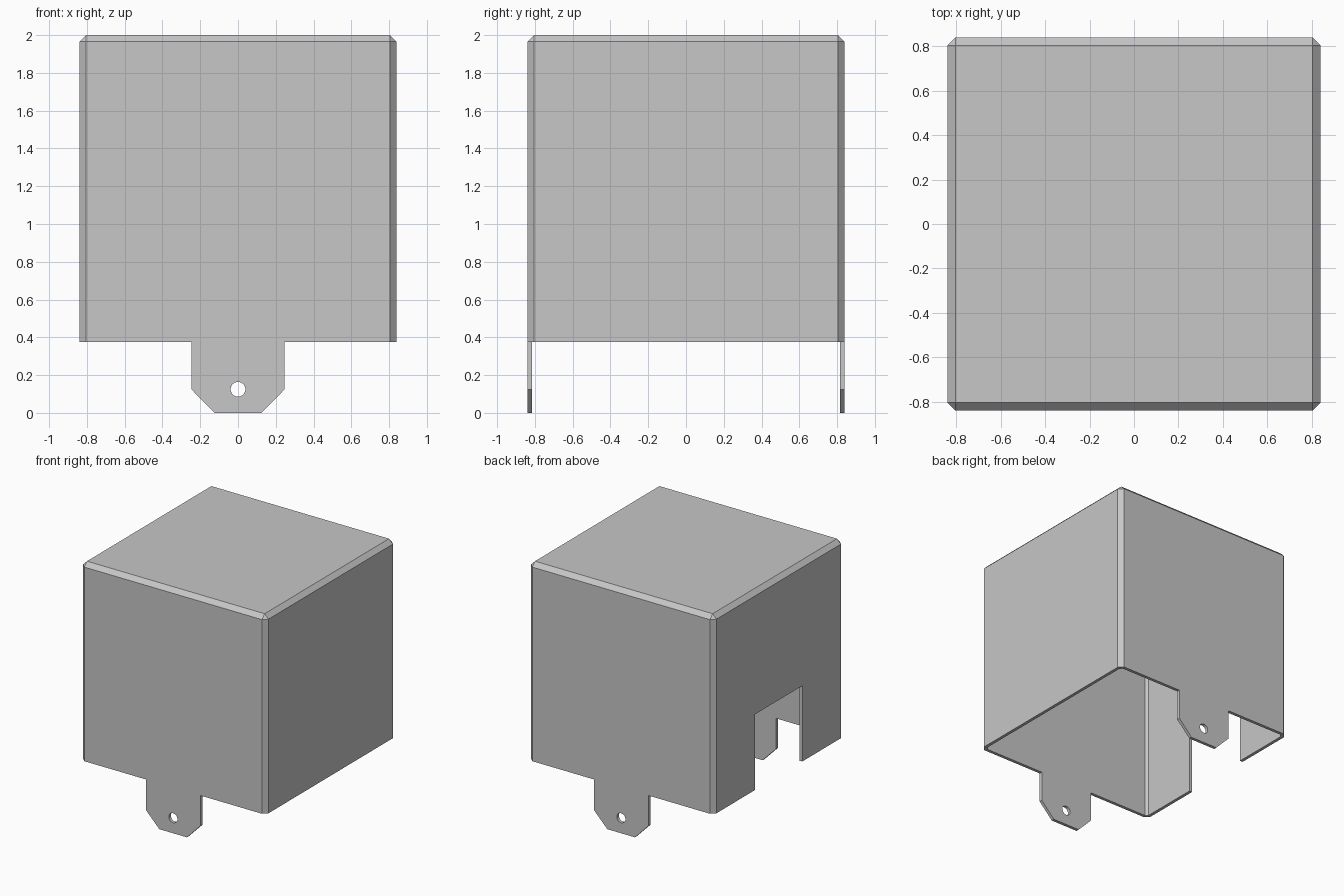
import bpy
import bmesh
from mathutils import Matrix, Vector

HALF, TOP, CHAMFER, WALL = 0.84, 2.0, 0.035, 0.026
SKIRT_Z = 0.375                # lower edge of the side walls
TAB_HALF, TAB_TIP = 0.247, 0.125

if "Cube" in bpy.data.objects:
    bpy.data.objects.remove(bpy.data.objects["Cube"], do_unlink=True)


def add_object(name, bm):
    bmesh.ops.recalc_face_normals(bm, faces=bm.faces)
    mesh = bpy.data.meshes.new(name)
    bm.to_mesh(mesh)
    bm.free()
    obj = bpy.data.objects.new(name, mesh)
    bpy.context.collection.objects.link(obj)
    return obj


def add_box(bm, low, high):
    low, high = Vector(low), Vector(high)
    bmesh.ops.create_cube(bm, size=1, matrix=Matrix.Translation((low + high) / 2)
                          @ Matrix.Diagonal((*(high - low), 1)))


def prism_cutter(name, outline):
    """Extrude an x-z outline through the whole depth."""
    bm = bmesh.new()
    face = bm.faces.new([bm.verts.new((x, -1, z)) for x, z in outline])
    ext = bmesh.ops.extrude_face_region(bm, geom=[face])["geom"]
    bmesh.ops.translate(bm, vec=(0, 2, 0),
                        verts=[v for v in ext if isinstance(v, bmesh.types.BMVert)])
    return add_object(name, bm)


# Sheet metal colour
metal = bpy.data.materials.new("light grey metal")
metal.use_nodes = True
grey = (0.57, 0.57, 0.57, 1)
metal.diffuse_color = grey
metal.node_tree.nodes["Principled BSDF"].inputs["Base Color"].default_value = grey

# Cover: open-bottomed box with chamfered edges, given an even wall thickness
bm = bmesh.new()
add_box(bm, (-HALF, -HALF, 0), (HALF, HALF, TOP))
folds = [e for e in bm.edges if max(v.co.z for v in e.verts) > 1]
bmesh.ops.bevel(bm, geom=folds, offset=CHAMFER, segments=1, affect='EDGES')
bm.normal_update()
floor = [f for f in bm.faces if f.normal.z < -0.9]
bmesh.ops.delete(bm, geom=floor, context='FACES')
cover = add_object("cover", bm)
cover.data.materials.append(metal)
solid = cover.modifiers.new("wall", 'SOLIDIFY')
solid.thickness = WALL
solid.offset = -1
solid.use_even_offset = True

# Skirt cutters: trim the lower walls, leaving a tapered tab front and back
cutters = []
for side, name in ((1, "left_skirt_cutter"), (-1, "right_skirt_cutter")):
    cutters.append(prism_cutter(name, [
        (side * x, z) for x, z in (
            (1, -0.1), (1, SKIRT_Z), (TAB_HALF, SKIRT_Z),
            (TAB_HALF, TAB_TIP), (TAB_TIP, 0), (TAB_TIP, -0.1))]))

# Screw hole cutter through both tabs
bm = bmesh.new()
bmesh.ops.create_cone(bm, cap_ends=True, segments=32, radius1=0.039, radius2=0.039,
                      depth=2, matrix=Matrix.Translation((0, 0, 0.125))
                      @ Matrix.Rotation(1.5707963, 4, 'X'))
cutters.append(add_object("screw_hole_cutter", bm))

# Cable opening cutter in the right wall
bm = bmesh.new()
add_box(bm, (-1, -0.305, 0.2), (-0.7, 0.305, 0.995))
cutters.append(add_object("opening_cutter", bm))

for cutter in cutters:
    cutter.hide_render = True
    cut = cover.modifiers.new(cutter.name, 'BOOLEAN')
    cut.operation = 'DIFFERENCE'
    cut.solver = 'EXACT'
    cut.object = cutter

# Bake the cuts and drop the cutters
bpy.context.view_layer.update()
depsgraph = bpy.context.evaluated_depsgraph_get()
baked = bpy.data.meshes.new_from_object(cover.evaluated_get(depsgraph))
cover.modifiers.clear()
cover.data = baked
for cutter in cutters:
    bpy.data.objects.remove(cutter, do_unlink=True)

# Smooth only the round hole walls
bpy.ops.object.select_all(action='DESELECT')
cover.select_set(True)
bpy.context.view_layer.objects.active = cover
bpy.ops.object.shade_smooth_by_angle(angle=0.4)
